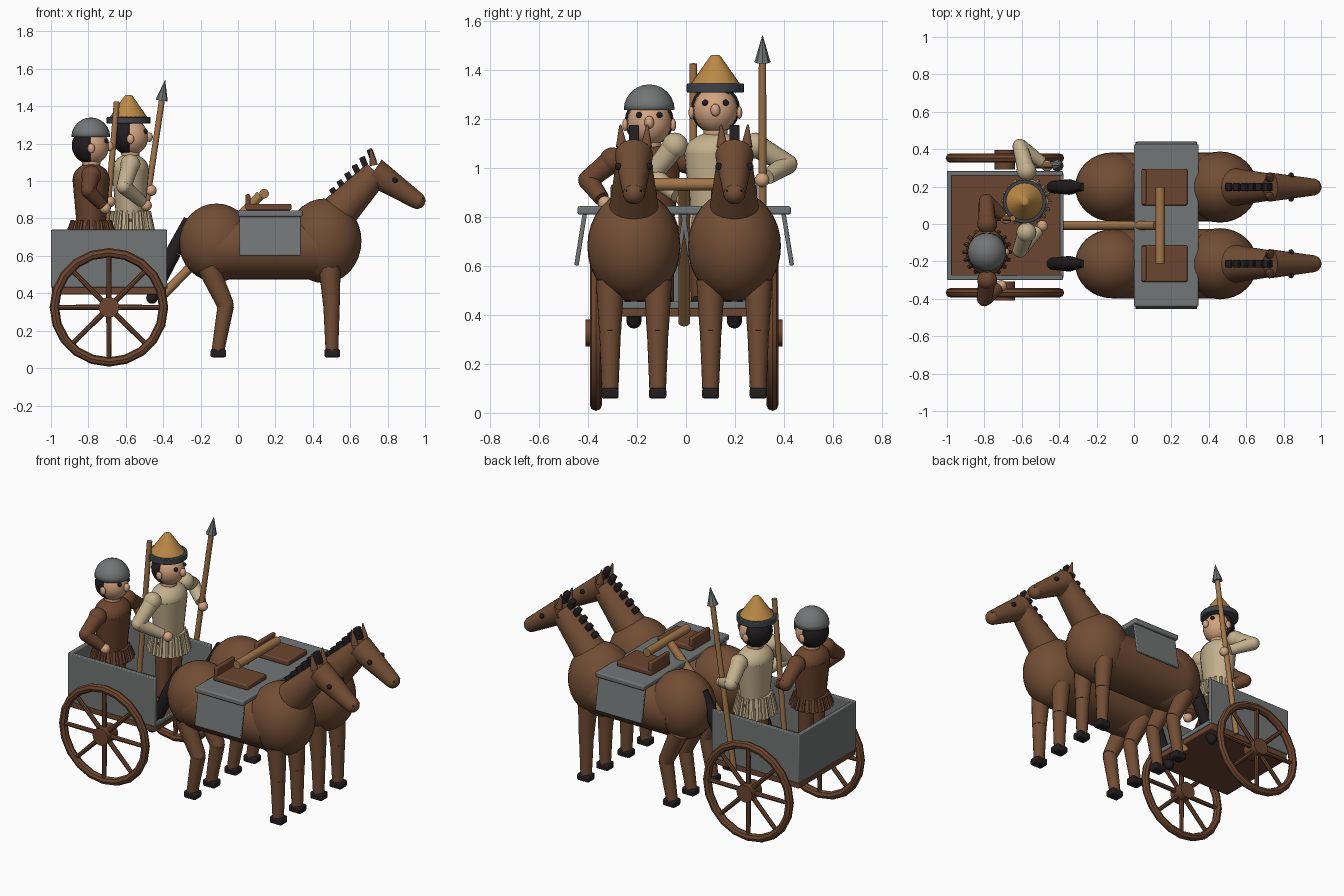
import bpy, math
from math import sin, cos, pi
from mathutils import Vector

if "Cube" in bpy.data.objects:
    bpy.data.objects.remove(bpy.data.objects["Cube"])


def material(name, *rgb):
    m = bpy.data.materials.new(name)
    m.use_nodes = True
    m.diffuse_color = (*rgb, 1)
    m.node_tree.nodes["Principled BSDF"].inputs["Base Color"].default_value = (*rgb, 1)
    return m


COAT = material("horse brown", 0.17, 0.075, 0.035)
LEATHER = material("leather brown", 0.15, 0.06, 0.028)
GREY = material("panel grey", 0.17, 0.18, 0.18)
WOOD = material("pale wood", 0.36, 0.18, 0.07)
CLOTH = material("cream cloth", 0.55, 0.44, 0.27)
GOLD = material("straw gold", 0.5, 0.25, 0.06)
SKIN = material("skin", 0.65, 0.37, 0.22)
BLACK = material("hair black", 0.016, 0.012, 0.013)
STEEL = material("dark steel", 0.05, 0.055, 0.065)
MID = -0.0075  # centre line of the team and the cart


def finish(name, mat, bevel=0.0):
    o = bpy.context.object
    o.name = name
    o.data.materials.append(mat)
    if bevel:
        b = o.modifiers.new("bevel", "BEVEL")
        b.width, b.segments = bevel, 2
    bpy.ops.object.shade_smooth_by_angle(angle=math.radians(40))
    return o


def ball(name, c, r, mat, seg=24):
    bpy.ops.mesh.primitive_uv_sphere_add(segments=seg, ring_count=seg // 2, radius=1, location=c)
    o = finish(name, mat)
    o.scale = r if isinstance(r, tuple) else (r, r, r)
    return o


def rod(name, a, b, r0, r1, mat, seg=16, bevel=0.0):
    a, b = Vector(a), Vector(b)
    bpy.ops.mesh.primitive_cone_add(vertices=seg, radius1=r0, radius2=r1, depth=(b - a).length,
                                    location=(a + b) / 2,
                                    rotation=(b - a).to_track_quat("Z", "Y").to_euler())
    return finish(name, mat, bevel)


def box(name, c, size, mat, rot=(0, 0, 0), bevel=0.005):
    bpy.ops.mesh.primitive_cube_add(size=1, location=c, rotation=rot)
    o = bpy.context.object
    for v in o.data.vertices:
        v.co = [p * s for p, s in zip(v.co, size)]
    return finish(name, mat, bevel)


def dome(name, c, r, mat, keep):
    """Ellipsoid trimmed to the vertices that pass the rule."""
    import bmesh
    o = ball(name, c, r, mat)
    bm = bmesh.new()
    bm.from_mesh(o.data)
    bmesh.ops.delete(bm, geom=[v for v in bm.verts if not keep(v.co)], context="VERTS")
    bmesh.ops.holes_fill(bm, edges=bm.edges, sides=0)
    bm.to_mesh(o.data)
    bm.free()
    return o


def horse(y):
    # body
    ball("horse_rump", (-0.115, y, 0.67), (0.2, 0.185, 0.21), COAT, 32)
    ball("horse_chest", (0.46, y, 0.68), (0.2, 0.19, 0.226), COAT, 32)
    barrel = rod("horse_barrel", (-0.12, y, 0.645), (0.43, y, 0.645), 0.185, 0.185, COAT, 32)
    barrel.scale = (1, 0.93, 1)
    # neck, head and face
    rod("horse_neck", (0.45, y, 0.74), (0.74, y, 1.045), 0.115, 0.07, COAT, 24)
    rod("horse_head", (0.725, y, 1.05), (0.962, y, 0.893), 0.078, 0.045, COAT, 24)
    ball("horse_muzzle", (0.957, y, 0.896), 0.045, COAT)
    for s in (-1, 1):
        rod("horse_ear", (0.725, y + s * 0.05, 1.085), (0.708, y + s * 0.055, 1.175), 0.024, 0.004, COAT, 10)
        ball("horse_eye", (0.84, y + s * 0.063, 1.005), 0.015, BLACK, 12)
        ball("horse_nostril", (0.985, y + s * 0.026, 0.905), 0.008, BLACK, 8)
        # legs and hooves
        ly = y + s * 0.097
        for name, x0, x1, x2 in (("front", 0.49, 0.5, 0.502), ("hind", -0.16, -0.065, -0.107)):
            rod(name + "_thigh", (x0, ly, 0.54), (x1, ly, 0.335), 0.058, 0.045, COAT)
            ball(name + "_knee", (x1, ly, 0.335), 0.042, COAT, 16)
            rod(name + "_shin", (x1, ly, 0.335), (x2, ly, 0.095), 0.044, 0.034, COAT)
            box(name + "_hoof", (x2 + 0.002, ly, 0.08), (0.084, 0.07, 0.044), BLACK, bevel=0.01)
    # mane tufts
    for i in range(6):
        t = i / 5
        box("mane_tuft", (0.52 + 0.195 * t, y, 0.93 + 0.205 * t), (0.032, 0.042, 0.075), BLACK,
            (0, -0.6 + 0.25 * t, 0))
    # tail
    rod("tail", (-0.27, y, 0.8), (-0.345, y, 0.62), 0.02, 0.042, BLACK)
    rod("tail_tip", (-0.345, y, 0.62), (-0.46, y, 0.375), 0.042, 0.03, BLACK)
    ball("tail_end", (-0.46, y, 0.375), 0.031, BLACK, 16)
    # blanket with hanging flaps, and saddle
    box("blanket", (0.173, y, 0.826), (0.345, 0.46, 0.034), GREY, bevel=0.008)
    for s in (-1, 1):
        box("blanket_flap", (0.173, y + s * 0.217, 0.71), (0.33, 0.018, 0.22), GREY, (s * 0.16, 0, 0))
    box("saddle_seat", (0.163, y, 0.861), (0.245, 0.195, 0.034), LEATHER, bevel=0.008)
    box("saddle_back", (0.053, y, 0.89), (0.026, 0.19, 0.08), LEATHER, bevel=0.008)


for side in (-1, 1):
    horse(MID + side * 0.205)

# yoke and draught pole
rod("yoke", (0.14, MID - 0.205, 0.933), (0.14, MID + 0.205, 0.933), 0.026, 0.026, WOOD, 10)
rod("draught_pole", (-0.42, MID, 0.37), (0.12, MID, 0.925), 0.025, 0.025, WOOD, 10)

# cart body, open at the front
box("cart_floor", (-0.69, MID, 0.415), (0.61, 0.57, 0.045), LEATHER)
for side in (-1, 1):
    box("cart_side", (-0.69, MID + side * 0.279, 0.585), (0.62, 0.026, 0.31), GREY)
box("cart_back", (-0.987, MID, 0.585), (0.026, 0.56, 0.31), GREY)
box("cart_front_lip", (-0.386, MID, 0.44), (0.018, 0.56, 0.03), GREY)

# wheels
for side in (-1, 1):
    wy = MID + side * 0.36
    hub = Vector((-0.69, wy, 0.325))
    bpy.ops.mesh.primitive_torus_add(major_segments=20, minor_segments=8, major_radius=0.292,
                                     minor_radius=0.025, location=hub, rotation=(pi / 2, 0, 0))
    finish("wheel_rim", LEATHER)
    rod("wheel_hub", hub - Vector((0, side * 0.06, 0)), hub + Vector((0, side * 0.042, 0)), 0.055, 0.055, LEATHER)
    for i in range(8):
        a = i * pi / 4
        rod("wheel_spoke", hub, hub + Vector((cos(a), 0, sin(a))) * 0.285, 0.015, 0.013, LEATHER, 8)


def arm(shoulder, elbow, hand, mat):
    ball("shoulder", shoulder, 0.053, mat)
    rod("upper_arm", shoulder, elbow, 0.048, 0.04, mat)
    ball("elbow", elbow, 0.04, mat, 16)
    wrist = Vector(elbow).lerp(Vector(hand), 0.8)
    rod("forearm", elbow, wrist, 0.041, 0.032, mat)
    ball("hand", hand, 0.03, SKIN, 16)


def rider(x, y, dz, mat):
    # legs and shoes
    for s in (-1, 1):
        rod("rider_leg", (x, y + s * 0.055, 0.45), (x, y + s * 0.055, 0.8), 0.045, 0.05, LEATHER)
        box("rider_shoe", (x + 0.02, y + s * 0.055, 0.455), (0.12, 0.075, 0.045), BLACK, bevel=0.012)
    # tunic and fringed skirt
    z = 0.82 + dz
    torso = rod("tunic", (x, y, z), (x, y, 1.06 + dz), 0.1, 0.128, mat, 28)
    torso.scale = (0.78, 1, 1)
    ball("tunic_shoulders", (x, y, 1.06 + dz), (0.099, 0.127, 0.085), mat)
    rod("tunic_skirt", (x, y, 0.71), (x, y, z + 0.02), 0.115, 0.096, mat, 24)
    for i in range(18):
        a = i * pi / 9
        rod("skirt_fringe", (x + 0.122 * cos(a), y + 0.122 * sin(a), 0.72),
            (x + 0.1 * cos(a), y + 0.1 * sin(a), z + 0.02), 0.013, 0.009, mat, 6)
    # head
    h = 1.235 + dz
    ball("rider_neck", (x, y, h - 0.09), (0.05, 0.05, 0.05), SKIN, 16)
    ball("rider_head", (x + 0.005, y, h), (0.09, 0.09, 0.095), SKIN)
    dome("rider_hair", (x - 0.004, y, h + 0.005), (0.1, 0.1, 0.1), BLACK,
         lambda v: v.x < 0.12 or v.z > 0.62)
    ball("rider_nose", (x + 0.1, y, h), (0.02, 0.02, 0.026), SKIN, 16)
    for s in (-1, 1):
        ball("rider_eye", (x + 0.08, y + s * 0.042, h + 0.03), 0.013, BLACK, 12)
        ball("rider_ear", (x, y + s * 0.098, h - 0.01), (0.02, 0.012, 0.026), SKIN, 12)


# tall rider with cone hat and spear
rider(-0.575, 0.12, 0, CLOTH)
rod("hat_band", (-0.585, 0.12, 1.307), (-0.585, 0.12, 1.343), 0.117, 0.117, STEEL, 28, 0.004)
rod("cone_hat", (-0.585, 0.12, 1.34), (-0.585, 0.12, 1.46), 0.102, 0.018, GOLD, 24, 0.006)
arm((-0.575, 0.285, 1.09), (-0.61, 0.415, 1.015), (-0.465, 0.31, 0.95), CLOTH)
arm((-0.575, -0.045, 1.09), (-0.61, -0.14, 0.97), (-0.49, -0.01, 0.87), CLOTH)
rod("spear_shaft", (-0.56, 0.312, 0.4), (-0.406, 0.312, 1.44), 0.017, 0.016, WOOD, 10)
rod("spear_head", (-0.408, 0.312, 1.43), (-0.39, 0.312, 1.54), 0.033, 0.001, GREY, 8)

# short rider with round helmet and staff
rider(-0.785, -0.15, -0.05, LEATHER)
dome("helmet", (-0.787, -0.15, 1.235), (0.104, 0.104, 0.105), GREY, lambda v: v.z > -0.1)
arm((-0.785, -0.30, 1.03), (-0.80, -0.40, 0.95), (-0.71, -0.33, 0.855), LEATHER)
arm((-0.785, 0.0, 1.03), (-0.79, 0.12, 0.95), (-0.685, 0.03, 0.89), LEATHER)
rod("staff", (-0.73, 0.03, 0.45), (-0.648, 0.03, 1.425), 0.016, 0.016, WOOD, 10)
